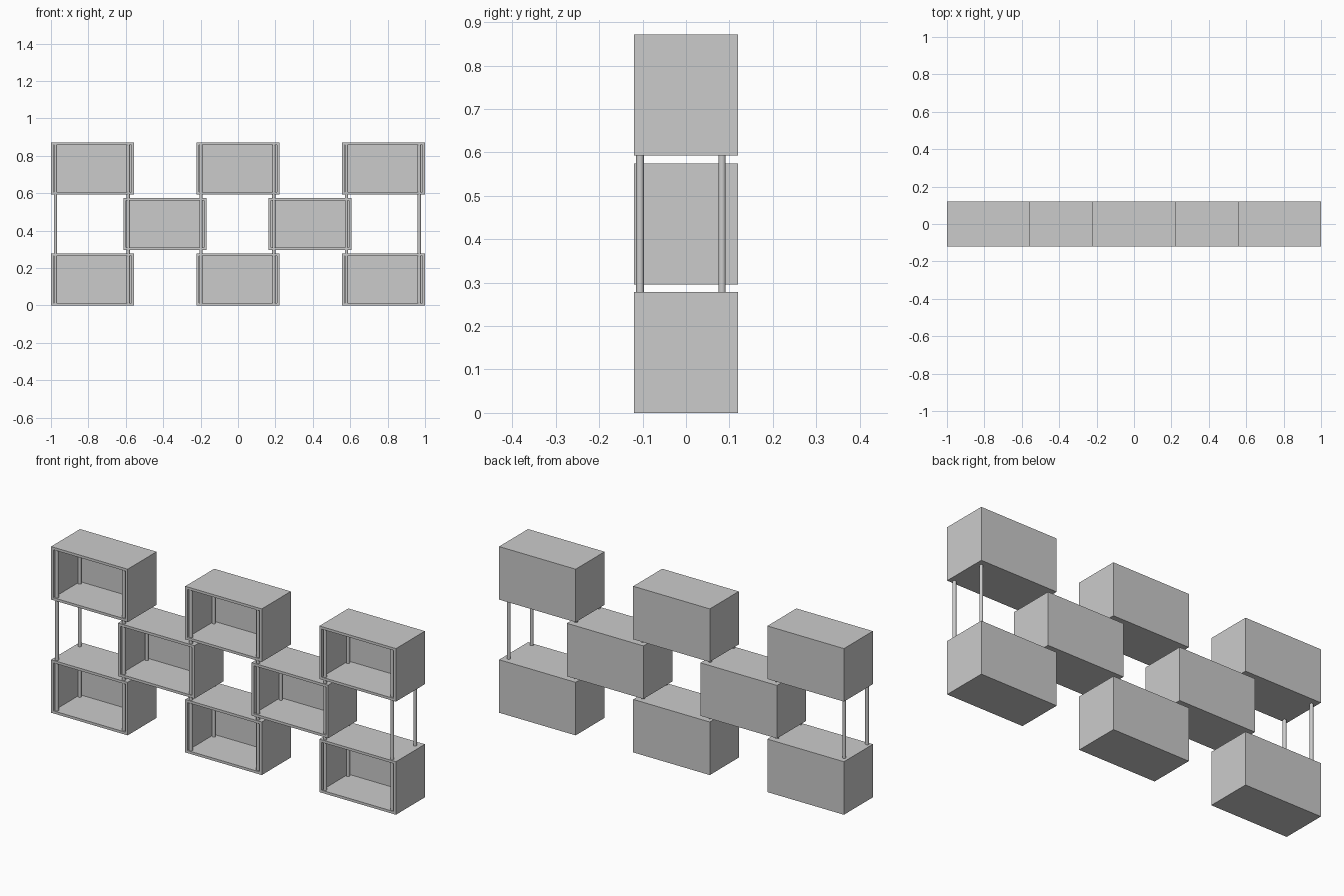
import bpy, bmesh
from mathutils import Vector

if "Cube" in bpy.data.objects:
    bpy.data.objects.remove(bpy.data.objects["Cube"])

W, D, H = 0.444, 0.24, 0.278   # outer size of one cubby
T = 0.019                      # board thickness


def make_cubby(name, cx, z0):
    """Box with its front face inset and pushed back to form an open cubby."""
    bm = bmesh.new()
    bmesh.ops.create_cube(bm, size=1)
    bmesh.ops.scale(bm, vec=(W, D, H), verts=bm.verts)
    bm.normal_update()
    front = min(bm.faces, key=lambda f: f.calc_center_median().y)
    bmesh.ops.inset_region(bm, faces=[front], thickness=T)
    ext = bmesh.ops.extrude_discrete_faces(bm, faces=[front])
    bmesh.ops.translate(bm, vec=Vector((0, D - T, 0)), verts=ext["faces"][0].verts)
    bmesh.ops.recalc_face_normals(bm, faces=bm.faces)
    mesh = bpy.data.meshes.new(name)
    bm.to_mesh(mesh)
    bm.free()
    obj = bpy.data.objects.new(name, mesh)
    obj.location = (cx, 0, z0 + H / 2)
    bpy.context.collection.objects.link(obj)


def make_pole(name, x, y, r, z0, z1):
    bpy.ops.mesh.primitive_cylinder_add(vertices=24, radius=r, depth=z1 - z0,
                                        location=(x, y, (z0 + z1) / 2))
    bpy.context.object.name = name
    bpy.ops.object.shade_smooth_by_angle()


# staggered rows of cubbies
for row, z0, centres in (("bottom", 0.0, (-0.778, 0, 0.778)),
                         ("middle", 0.296, (-0.39, 0.385)),
                         ("top", 0.593, (-0.778, 0, 0.778))):
    for i, cx in enumerate(centres):
        make_cubby(f"{row}_cubby_{i + 1}", cx, z0)

# vertical poles running through all the rows
for i in range(6):
    x = -0.976 + 0.389 * i
    make_pole(f"front_pole_{i + 1}", x, -0.106, 0.009, T / 2, 0.871 - T / 2)
    make_pole(f"back_pole_{i + 1}", x, 0.083, 0.0085, T / 2, 0.871 - T / 2)
